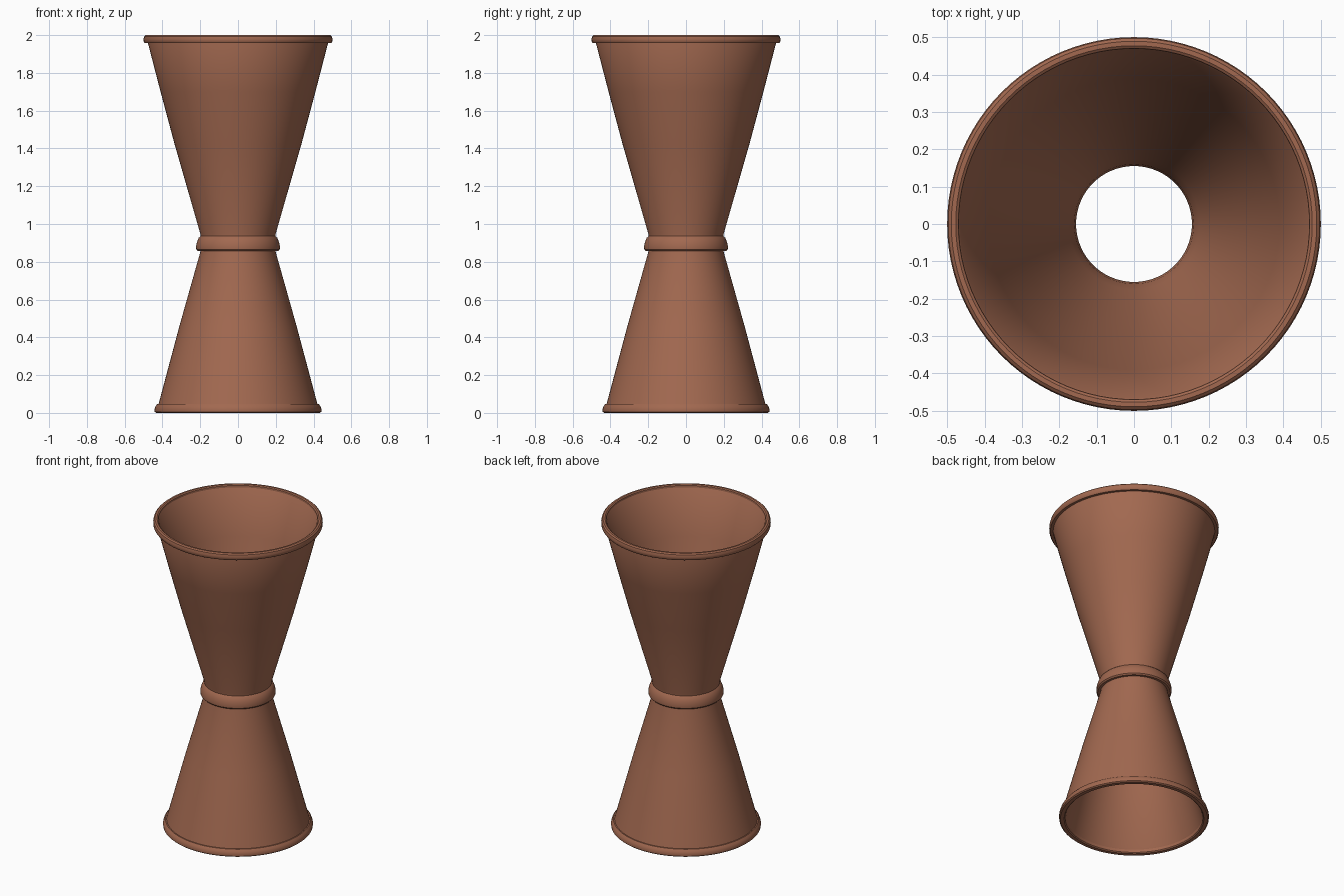
import bpy
import math
from mathutils import Matrix, Vector
import bmesh

cube = bpy.data.objects.get("Cube")
if cube:
    bpy.data.objects.remove(cube, do_unlink=True)

copper = bpy.data.materials.new("copper brown")
copper.use_nodes = True
colour = (0.36, 0.14, 0.08, 1)
copper.diffuse_color = colour
copper.node_tree.nodes["Principled BSDF"].inputs["Base Color"].default_value = colour

STEPS = 96


def lathe(name, profile):
    """Revolve a closed (radius, height) outline, listed counter-clockwise, around z."""
    bm = bmesh.new()
    rings = []
    for i in range(STEPS):
        turn = Matrix.Rotation(math.tau * i / STEPS, 3, 'Z')
        rings.append([bm.verts.new(turn @ Vector((r, 0, z))) for r, z in profile])
    n = len(profile)
    for i in range(STEPS):
        a, b = rings[i], rings[(i + 1) % STEPS]
        for j in range(n):
            k = (j + 1) % n
            bm.faces.new((a[j], b[j], b[k], a[k]))
    bmesh.ops.recalc_face_normals(bm, faces=bm.faces)
    mesh = bpy.data.meshes.new(name)
    bm.to_mesh(mesh)
    bm.free()
    mesh.materials.append(copper)
    obj = bpy.data.objects.new(name, mesh)
    bpy.context.collection.objects.link(obj)
    bpy.ops.object.select_all(action='DESELECT')
    obj.select_set(True)
    bpy.context.view_layer.objects.active = obj
    bpy.ops.object.shade_smooth_by_angle(angle=math.radians(35))
    return obj


# One thin hollow wall, flaring up and down from an open waist
lathe("double_cone_wall", [
    (0.415, 0.01), (0.425, 0.03), (0.31, 0.46), (0.2, 0.85), (0.195, 0.9),
    (0.2, 0.95), (0.335, 1.42), (0.41, 1.7), (0.48, 1.97), (0.475, 1.99),
    (0.465, 1.98), (0.39, 1.7), (0.315, 1.42), (0.175, 0.98), (0.16, 0.94),
    (0.155, 0.9), (0.16, 0.86), (0.175, 0.81), (0.29, 0.46), (0.4, 0.03)])

# Rolled lip of the large cup
lathe("upper_rim", [
    (0.472, 1.957), (0.493, 1.957), (0.499, 1.965), (0.5, 1.98), (0.497, 1.993),
    (0.489, 2.0), (0.477, 2.0), (0.47, 1.995), (0.468, 1.98)])

# Rolled lip of the small cup
lathe("lower_rim", [
    (0.412, 0.0), (0.434, 0.0), (0.441, 0.006), (0.442, 0.018), (0.437, 0.034),
    (0.428, 0.046), (0.415, 0.046), (0.404, 0.03), (0.406, 0.006)])

# Collar around the waist
lathe("waist_collar", [
    (0.185, 0.858), (0.214, 0.858), (0.221, 0.866), (0.222, 0.882), (0.217, 0.905),
    (0.208, 0.927), (0.198, 0.937), (0.185, 0.937)])
